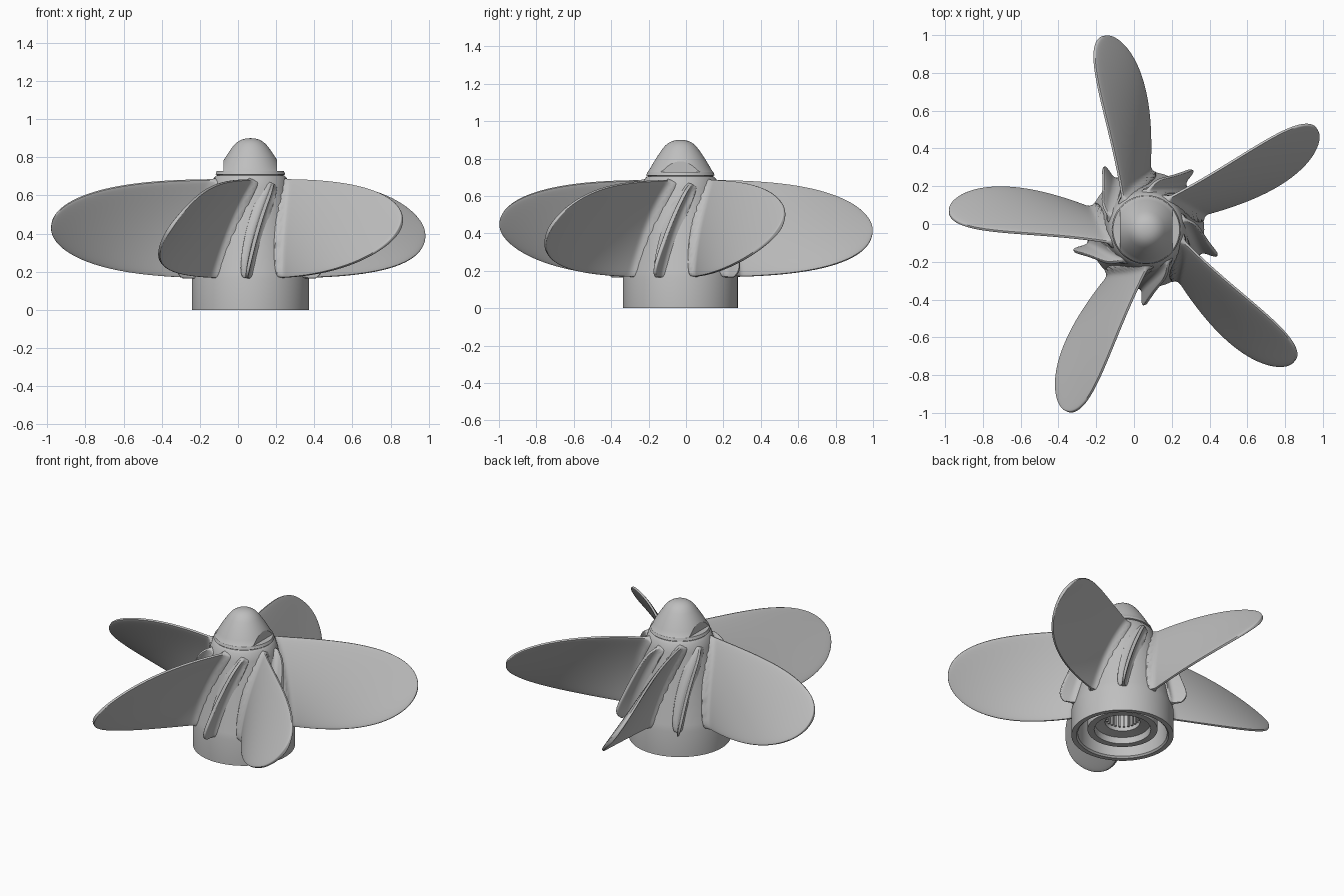
import bpy, bmesh, math
from mathutils import Vector, Matrix

cube = bpy.data.objects.get("Cube")
if cube:
    bpy.data.objects.remove(cube, do_unlink=True)

AXIS = Vector((0.065, -0.03, 0))   # shaft centre
MID, TIP = 0.425, 1.05             # blade mid height and tip radius
BLADES = 5
FILLET = 0.04

grey = bpy.data.materials.new("light_grey")
grey.use_nodes = True
grey.diffuse_color = (0.52, 0.52, 0.52, 1)
grey.node_tree.nodes["Principled BSDF"].inputs["Base Color"].default_value = (0.52, 0.52, 0.52, 1)


def finish(name, bm, angle=35):
    bmesh.ops.recalc_face_normals(bm, faces=bm.faces)
    mesh = bpy.data.meshes.new(name)
    bm.to_mesh(mesh)
    bm.free()
    mesh.materials.append(grey)
    obj = bpy.data.objects.new(name, mesh)
    obj.location = AXIS
    bpy.context.collection.objects.link(obj)
    bpy.ops.object.select_all(action='DESELECT')
    obj.select_set(True)
    bpy.context.view_layer.objects.active = obj
    bpy.ops.object.shade_smooth_by_angle(angle=math.radians(angle))


def lathe(profile, steps=96):
    bm = bmesh.new()
    verts = [bm.verts.new((r, 0, z)) for r, z in profile]
    edges = [bm.edges.new(p) for p in zip(verts, verts[1:])]
    bmesh.ops.spin(bm, geom=verts + edges, cent=(0, 0, 0), axis=(0, 0, 1),
                   angle=math.tau, steps=steps, use_duplicate=False)
    bmesh.ops.remove_doubles(bm, verts=bm.verts, dist=0.0003)
    return bm


def hub_radius(z):
    return 0.307 - 0.115 * max(0, z - 0.165) / 0.525


# Hub with hollow underside: rim, groove, inner tube and stepped bore
finish("hub", lathe([
    (0, 0.45), (0.105, 0.45), (0.105, 0.09), (0.165, 0.08), (0.17, 0.04),
    (0.21, 0.04), (0.21, 0.3), (0.268, 0.3), (0.268, 0.01), (0.278, 0),
    (0.307, 0), (0.307, 0.165), (0.298, 0.205), (0.245, 0.45),
    (0.205, 0.64), (0.192, 0.69), (0.178, 0.705), (0, 0.705)]))

# Nose nut, with two wrench flats cut into its sides
bm = lathe([(0, 0.7), (0.174, 0.7), (0.174, 0.707), (0.183, 0.71), (0.176, 0.728),
            (0.175, 0.7285), (0.165, 0.741), (0.156, 0.758), (0.146, 0.775),
            (0.134, 0.795), (0.121, 0.815),
            (0.097, 0.85), (0.081, 0.869), (0.064, 0.883), (0.045, 0.893),
            (0.022, 0.899), (0, 0.9)])
for side in (-1, 1):
    bmesh.ops.bisect_plane(bm, geom=bm.verts[:] + bm.edges[:] + bm.faces[:],
                           plane_co=(side * 0.14, 0, 0), plane_no=(1, 0, 0))
for v in bm.verts:
    if v.co.z > 0.7282:
        v.co.x = max(-0.14, min(0.14, v.co.x))
finish("nose_nut", bm, 20)

# Spline teeth inside the bore
bm = bmesh.new()
for i in range(24):
    turn = Matrix.Rotation(math.tau * i / 24, 4, 'Z')
    bmesh.ops.create_cube(bm, size=1, matrix=turn @ Matrix.Translation((0.1, 0, 0.28))
                          @ Matrix.Diagonal((0.016, 0.012, 0.33, 1)))
finish("spline_teeth", bm)


def surface_point(u, z, off):
    """Point on the twisted, cupped blade surface: u outward, lean grows with u."""
    lean = 0.335 + 0.55 * (u - 0.33)
    inner = 1 - u / TIP
    q = (z - MID) / 0.26
    side = -0.016 + 0.2 * (u - 0.7) ** 2 + lean * (z - MID)
    side += inner * (0.04 * (q * q - 1) - 0.017)
    slope = lean + inner * 0.08 * q / 0.26
    n = math.hypot(1, slope)
    return Vector((u, side + off / n, z - off * slope / n))


def blade_outline(s, w):
    u = 0.13 + (TIP - 0.13) * math.sin(s * math.pi / 2)
    return u, MID + w * 0.26 * math.sqrt(max(0, 1 - (u / TIP) ** 3.1))


def fin_outline(s, w):
    z = 0.415 + 0.25 * w
    end = 0.335 - 0.08 * w - 0.06 * abs(w) ** 8
    return 0.13 + (end - 0.13) * math.sin(s * math.pi / 2), z


def vane(name, outline, angle, half_thick, spans, round_power):
    """Loft rounded cross-sections outward, flaring into the hub with a fillet."""
    bm = bmesh.new()
    rings, count = [], 48
    for i in range(spans):
        s = i / (spans - 1) * 0.998
        ring = []
        for j in range(count):
            a = math.tau * j / count
            w, b = math.cos(a), math.sin(a)
            u, z = outline(s, w)
            base = surface_point(u, z, 0)
            gap = math.hypot(base.x, base.y) - hub_radius(z)
            reach = max(0, min(FILLET, FILLET - gap))
            flare = FILLET - math.sqrt(FILLET ** 2 - reach ** 2)
            t = half_thick * math.sqrt(1 - s ** round_power) + flare * (1 - s ** 4)
            off = math.copysign(abs(b) ** 0.35, b) * t
            ring.append(bm.verts.new(surface_point(u, z, off)))
        rings.append(ring)
    for r0, r1 in zip(rings, rings[1:]):
        for j in range(count):
            k = (j + 1) % count
            bm.faces.new((r0[j], r0[k], r1[k], r1[j]))
    bm.faces.new(rings[0])
    last = rings[-1]
    for j in range(count // 2):
        k = count - 1 - j
        quad = list(dict.fromkeys([last[j], last[j + 1], last[k], last[(k + 1) % count]]))
        if len(quad) > 2:
            bm.faces.new(quad)
    bmesh.ops.rotate(bm, verts=bm.verts, matrix=Matrix.Rotation(math.radians(angle), 3, 'Z'))
    finish(name, bm, 50)


# Long blades with a short stiffening fin between each pair
for i in range(BLADES):
    turn = 101.8 + i * 360 / BLADES
    vane(f"blade_{i + 1}", blade_outline, turn, 0.013, 110, 30)
    vane(f"fin_{i + 1}", fin_outline, turn + 36, 0.012, 40, 12)
